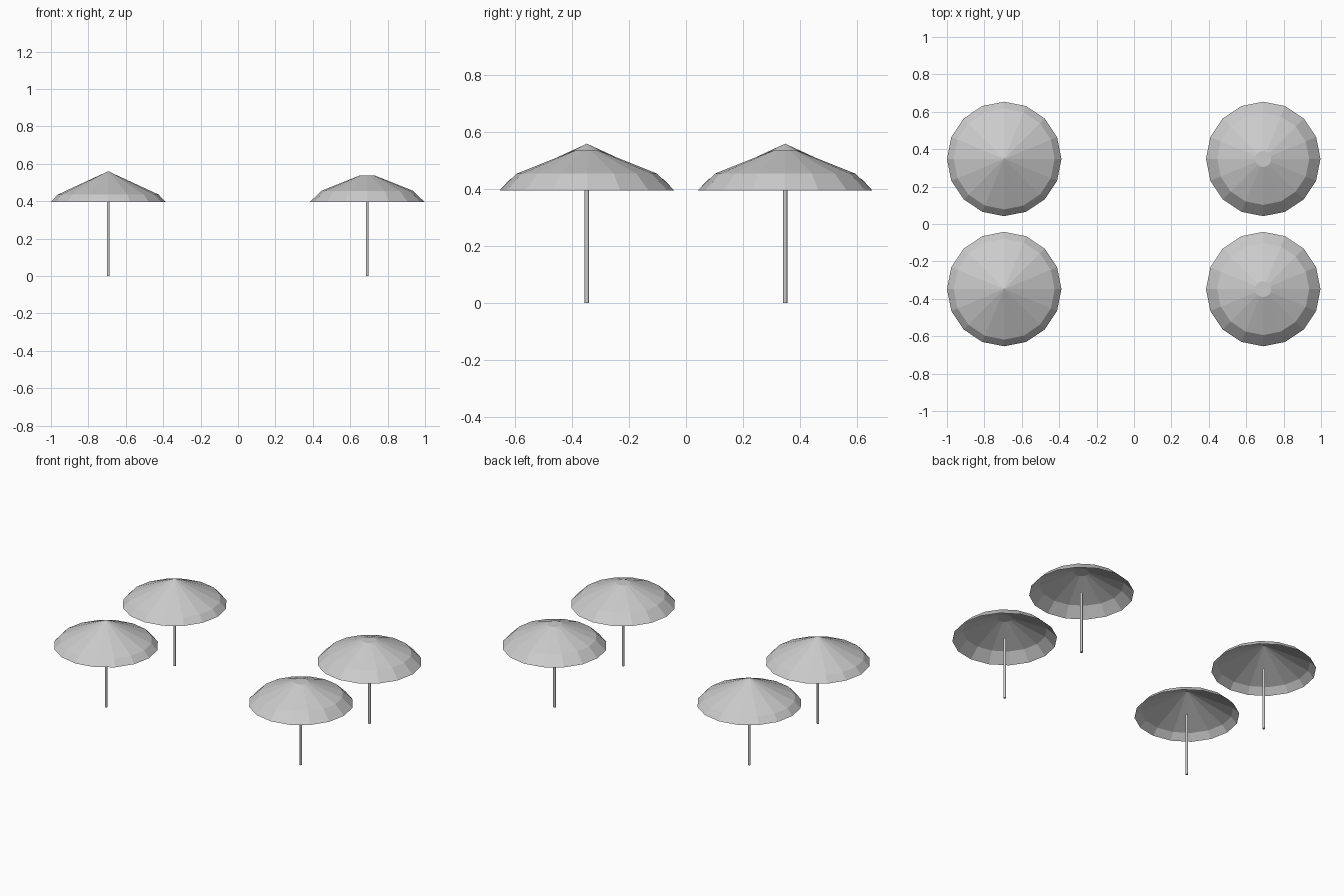
import bpy
import bmesh
from math import cos, sin, pi

if "Cube" in bpy.data.objects:
    bpy.data.objects.remove(bpy.data.objects["Cube"])

SIDES = 16
CX, CY = 0.694, 0.348

# (radius, height) profiles from rim to crown
POINTED = [(0.306, 0.396), (0.27, 0.435), (0.0, 0.56)]
FLAT_TOP = [(0.306, 0.396), (0.246, 0.455), (0.043, 0.536), (0.0, 0.536)]


def canopy(name, profile, x, y):
    """Open faceted shell turned from a profile that ends on the axis."""
    bm = bmesh.new()
    rings = [[bm.verts.new((r * cos(2 * pi * i / SIDES), r * sin(2 * pi * i / SIDES), z))
              for i in range(SIDES)] for r, z in profile[:-1]]
    tip = bm.verts.new((0, 0, profile[-1][1]))
    for i in range(SIDES):
        j = (i + 1) % SIDES
        for low, high in zip(rings, rings[1:]):
            bm.faces.new((low[i], low[j], high[j], high[i]))
        bm.faces.new((rings[-1][i], rings[-1][j], tip))
    mesh = bpy.data.meshes.new(name)
    bm.to_mesh(mesh)
    bm.free()
    obj = bpy.data.objects.new(name, mesh)
    obj.location = (x, y, 0)
    bpy.context.collection.objects.link(obj)


def pole(name, x, y, height=0.40):
    bpy.ops.mesh.primitive_cylinder_add(vertices=12, radius=0.0075, depth=height,
                                        location=(x, y, height / 2))
    bpy.context.object.name = name


# Four parasols: pointed pair on the left, flat-topped pair on the right
for side, x, profile in (("left", -CX, POINTED), ("right", CX - 0.003, FLAT_TOP)):
    for row, y in (("front", -CY), ("back", CY)):
        canopy(f"canopy_{row}_{side}", profile, x, y)
        pole(f"pole_{row}_{side}", x, y)
